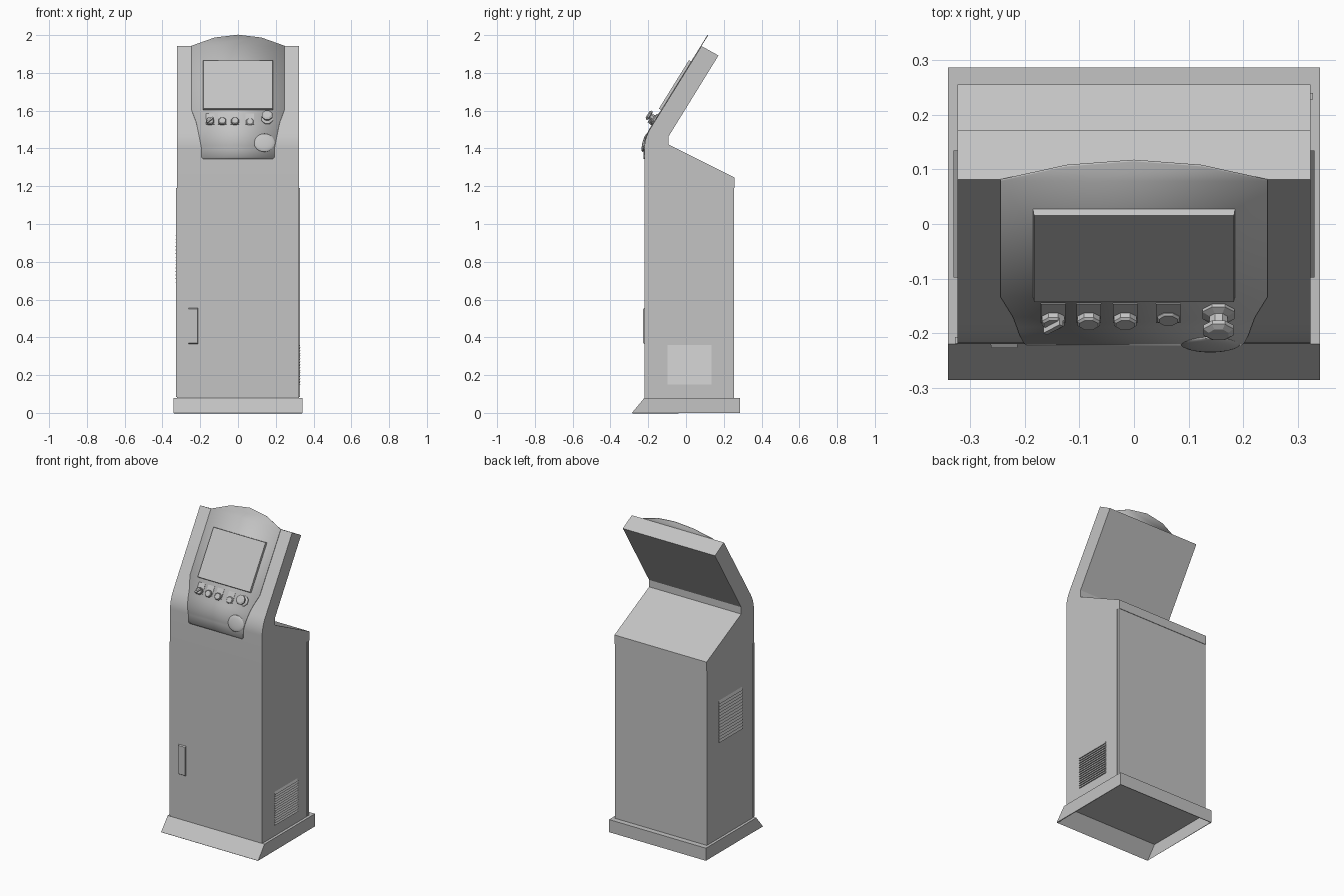
import bpy, bmesh, math
from mathutils import Matrix, Vector

cube = bpy.data.objects.get("Cube")
if cube:
    bpy.data.objects.remove(cube, do_unlink=True)

grey = bpy.data.materials.new("painted_metal_grey")
grey.use_nodes = True
colour = (0.55, 0.55, 0.55, 1)
grey.diffuse_color = colour
grey.node_tree.nodes["Principled BSDF"].inputs["Base Color"].default_value = colour

HALF = 0.324          # half width of the cabinet
SLOPE = 0.62          # dy/dz of the leaning head
BEND = (1.40, 1.51)   # heights where the front bends
SEAM = 1.19


def front_y(z):
    """Depth of the front surface at a height."""
    low, high = BEND
    if z <= low:
        return -0.22
    if z >= high:
        return -0.22 + SLOPE * (z - (low + high) / 2)
    return -0.22 + SLOPE * (z - low) ** 2 / (2 * (high - low))


def face_frame(x, z):
    """Matrix on the leaning face: X across, Y up the slope, Z outward."""
    up = Vector((0, SLOPE, 1)).normalized()
    out = Vector((0, -up.z, up.y))
    m = Matrix((Vector((1, 0, 0)), up, out)).transposed().to_4x4()
    m.translation = (x, front_y(z), z)
    return m


def finish(name, bm, smooth=False):
    mesh = bpy.data.meshes.new(name)
    bm.to_mesh(mesh)
    bm.free()
    obj = bpy.data.objects.new(name, mesh)
    bpy.context.collection.objects.link(obj)
    mesh.materials.append(grey)
    if smooth:
        bpy.ops.object.select_all(action='DESELECT')
        obj.select_set(True)
        bpy.context.view_layer.objects.active = obj
        bpy.ops.object.shade_smooth_by_angle(angle=math.radians(25))
    return obj


def extrude_profile(name, points, x0, x1, smooth=False):
    """Side profile of (y, z) points pulled along x."""
    bm = bmesh.new()
    face = bm.faces.new([bm.verts.new((x0, y, z)) for y, z in points])
    new = bmesh.ops.extrude_face_region(bm, geom=[face])["geom"]
    verts = [v for v in new if isinstance(v, bmesh.types.BMVert)]
    bmesh.ops.translate(bm, verts=verts, vec=(x1 - x0, 0, 0))
    bmesh.ops.recalc_face_normals(bm, faces=bm.faces)
    return finish(name, bm, smooth)


def add_block(bm, size, matrix, taper=1.0):
    """Box standing on the local Z = 0 plane, with a narrower outer face."""
    sx, sy, sz = size
    verts = bmesh.ops.create_cube(bm, size=1)["verts"]
    for v in verts:
        k = taper if v.co.z > 0 else 1
        v.co = matrix @ Vector((v.co.x * sx * k, v.co.y * sy * k, (v.co.z + 0.5) * sz))


def add_turned(bm, rings, matrix, sides=8):
    """Turned part from (radius, height) rings, capped at both ends."""
    loops = []
    for r, h in rings:
        angles = [2 * math.pi * (i + 0.5) / sides for i in range(sides)]
        loops.append([bm.verts.new(matrix @ Vector((r * math.cos(a), r * math.sin(a), h)))
                      for a in angles])
    for a, b in zip(loops, loops[1:]):
        for i in range(sides):
            j = (i + 1) % sides
            bm.faces.new((a[i], a[j], b[j], b[i]))
    bm.faces.new(loops[0][::-1])
    bm.faces.new(loops[-1])


# Lower cabinet and upper housing with the leaning head
extrude_profile("lower_cabinet",
                [(-0.22, 0.08), (0.253, 0.08), (0.253, SEAM), (-0.22, SEAM)], -HALF, HALF)
steps = 8
bend = [BEND[0] + (BEND[1] - BEND[0]) * i / steps for i in range(steps + 1)]
front = [(front_y(z), z) for z in [SEAM] + bend + [1.942]]
back = [(0.172, 1.892), (-0.092, 1.464), (-0.092, 1.42), (0.256, 1.247), (0.256, SEAM)]
extrude_profile("upper_housing", front + back, -HALF, HALF, smooth=True)

# Hollow plinth with a sloping toe, open underneath
bm = bmesh.new()
rings = []
for z, toe in ((0, -0.286), (0.08, -0.22)):
    rings.append([bm.verts.new((x, y, z)) for x, y in
                  ((-0.341, toe), (0.341, toe), (0.341, 0.287), (-0.341, 0.287))])
for i in range(4):
    j = (i + 1) % 4
    bm.faces.new((rings[0][i], rings[0][j], rings[1][j], rings[1][i]))
bm.faces.new(rings[1])
plinth = finish("plinth", bm)
mod = plinth.modifiers.new("sheet_thickness", 'SOLIDIFY')
mod.thickness = 0.006
mod.offset = -1

# Control panel sheet that follows the bend and ends in an arch
bm = bmesh.new()
rows = [(1.345, 0.185), (1.352, 0.192), (BEND[0], 0.193)]
rows += [(z, 0.193 + 0.022 * i / steps) for i, z in enumerate(bend) if i]
rows += [(1.54, 0.222), (1.60, 0.245), (1.942, 0.245), (1.985, 0.124)]
previous = None
for z, w in rows:
    pair = [bm.verts.new((x, front_y(z), z)) for x in (-w, w)]
    if previous:
        bm.faces.new((previous[0], previous[1], pair[1], pair[0]))
    previous = pair
bm.faces.new((previous[0], previous[1], bm.verts.new((0, front_y(2.0), 2.0))))
panel = finish("control_panel", bm, smooth=True)
mod = panel.modifiers.new("sheet_thickness", 'SOLIDIFY')
mod.thickness = 0.004
mod.offset = 1

# Screen standing slightly proud of the panel
bm = bmesh.new()
add_block(bm, (0.372, 0.305, 0.017), face_frame(0, 1.73), taper=0.985)
finish("screen", bm)

# Row of buttons on small legend plates
for i, (x, height) in enumerate(((-0.148, 0.02), (-0.083, 0.02), (-0.016, 0.02), (0.063, 0.011))):
    bm = bmesh.new()
    add_block(bm, (0.045, 0.066, 0.006), face_frame(x, 1.553))
    knob = face_frame(x, 1.538)
    add_turned(bm, [(0.022, 0.004), (0.022, height - 0.004), (0.018, height)], knob)
    if i == 0:
        turn = Matrix.Rotation(math.radians(-45), 4, 'Z')
        add_block(bm, (0.009, 0.042, 0.03), knob @ turn)
    finish(f"button_{i + 1}", bm)

# Mushroom stop button
bm = bmesh.new()
add_turned(bm, [(0.032, 0.003), (0.032, 0.01), (0.018, 0.016), (0.018, 0.034),
                (0.03, 0.038), (0.03, 0.046), (0.02, 0.052)], face_frame(0.155, 1.553))
finish("stop_button", bm)

# Shallow round boss on the bend
bm = bmesh.new()
bmesh.ops.create_uvsphere(bm, u_segments=24, v_segments=12, radius=0.055)
tilt = Matrix.Rotation(math.radians(-14), 4, 'X')
place = Matrix.Translation((0.14, front_y(1.43) - 0.002, 1.43))
bm.transform(place @ tilt @ Matrix.Diagonal((1, 0.2, 0.9, 1)))
finish("round_boss", bm, smooth=True)

# Door handle plate
bm = bmesh.new()
upright = Matrix.Translation((-0.238, -0.22, 0.46)) @ Matrix.Rotation(math.radians(90), 4, 'X')
add_block(bm, (0.05, 0.19, 0.007), upright, taper=0.95)
finish("door_handle", bm)

# Louvred side vents
for name, side, low, high in (("left_vent", 1, 0.15, 0.36), ("right_vent", -1, 0.69, 0.955)):
    bm = bmesh.new()
    count = 14
    pitch = (high - low) / count
    for i in range(count):
        z = low + i * pitch
        ends = [[bm.verts.new((side * (HALF + d), y, h)) for d, h in
                 ((0, z), (0.007, z), (0, z + pitch))] for y in (-0.098, 0.135)]
        for a in range(3):
            b = (a + 1) % 3
            bm.faces.new((ends[0][a], ends[0][b], ends[1][b], ends[1][a]))
        bm.faces.new(ends[0])
        bm.faces.new(ends[1])
    bmesh.ops.recalc_face_normals(bm, faces=bm.faces)
    finish(name, bm)

# Hinge strips of the front and back doors
for name, side, y in (("front_door_hinge", -1, -0.213), ("back_door_hinge", 1, 0.234)):
    bm = bmesh.new()
    centre = Matrix.Translation((side * HALF, y, 0.085))
    add_block(bm, (0.008, 0.012, SEAM - 0.085), centre)
    finish(name, bm)
